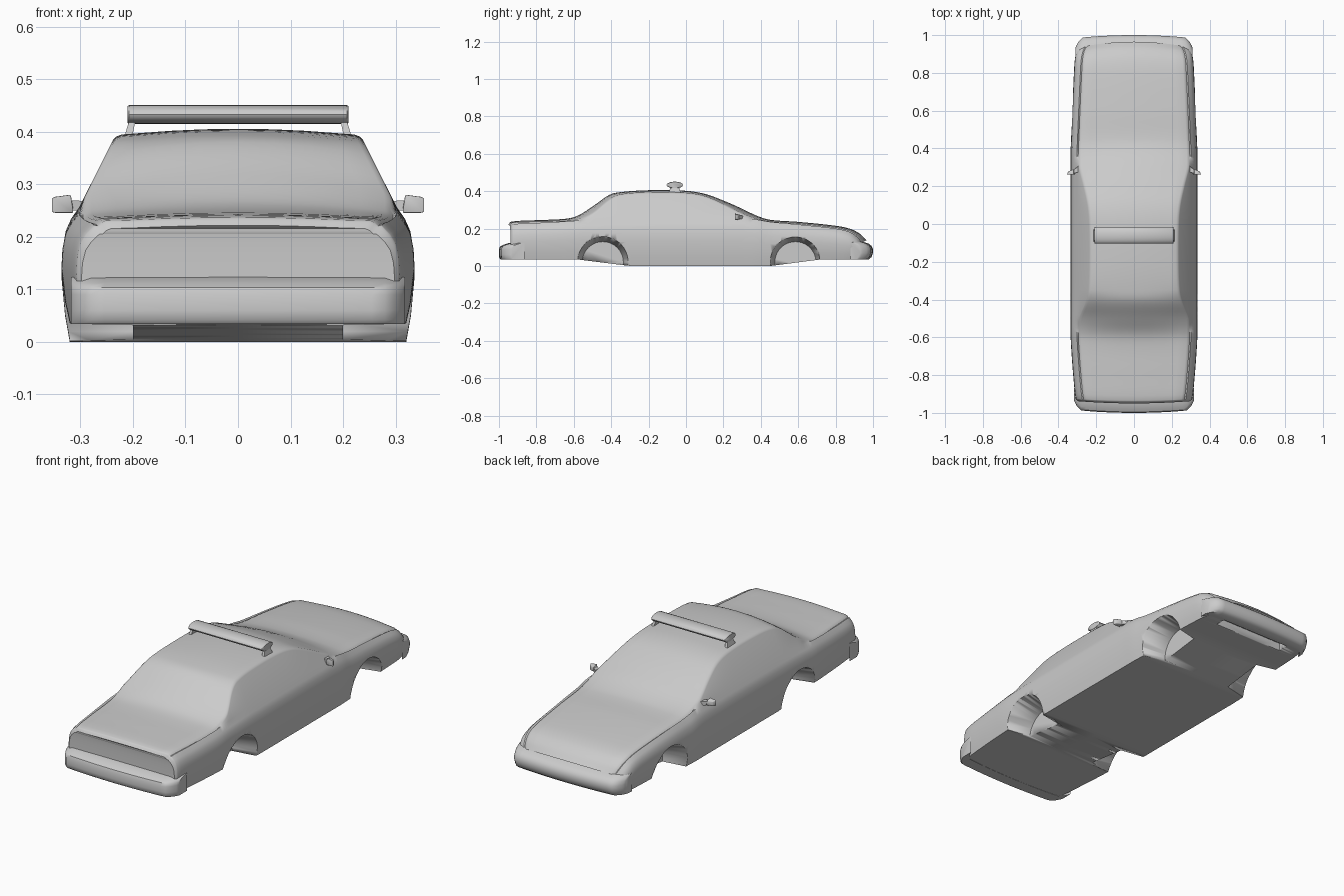
import bpy, bmesh, math
from mathutils import Vector, Matrix

cube = bpy.data.objects.get("Cube")
if cube:
    bpy.data.objects.remove(cube, do_unlink=True)

paint = bpy.data.materials.new("plain_grey")
paint.use_nodes = True
GREY = (0.6, 0.6, 0.6, 1)
paint.diffuse_color = GREY
paint.node_tree.nodes["Principled BSDF"].inputs["Base Color"].default_value = GREY


def finish(bm, name, angle=40):
    """Turn a bmesh into a smooth shaded, painted object."""
    bmesh.ops.remove_doubles(bm, verts=bm.verts, dist=0.00001)
    bmesh.ops.recalc_face_normals(bm, faces=bm.faces)
    mesh = bpy.data.meshes.new(name)
    bm.to_mesh(mesh)
    bm.free()
    mesh.materials.append(paint)
    obj = bpy.data.objects.new(name, mesh)
    bpy.context.collection.objects.link(obj)
    bpy.ops.object.select_all(action='DESELECT')
    obj.select_set(True)
    bpy.context.view_layer.objects.active = obj
    bpy.ops.object.shade_smooth_by_angle(angle=math.radians(angle))
    return obj


def bridge(bm, rings):
    """Join neighbouring closed rings with quads."""
    for a, b in zip(rings, rings[1:]):
        for i in range(len(a)):
            j = (i + 1) % len(a)
            bm.faces.new((a[i], a[j], b[j], b[i]))


def hull(points, name, bevel=0.0):
    bm = bmesh.new()
    for p in points:
        bm.verts.new(p)
    bmesh.ops.convex_hull(bm, input=bm.verts)
    if bevel:
        bmesh.ops.dissolve_limit(bm, angle_limit=0.02, verts=bm.verts, edges=bm.edges)
        bmesh.ops.bevel(bm, geom=bm.edges[:], offset=bevel, segments=2,
                        profile=0.5, affect='EDGES')
    return finish(bm, name)


def cut(target, cutter):
    cutter.hide_render = True
    cutter.hide_viewport = True
    mod = target.modifiers.new(cutter.name, 'BOOLEAN')
    mod.operation = 'DIFFERENCE'
    mod.solver = 'EXACT'
    mod.object = cutter


# Body stations: y, half width, belt height, top height, top crown
STATIONS = [
    (-.95, .298, .205, .222, .008), (-.935, .308, .222, .237, .008),
    (-.8, .322, .230, .245, .01), (-.65, .333, .238, .252, .013),
    (-.58, .336, .243, .268, .02), (-.5, .336, .248, .318, .035),
    (-.41, .336, .252, .38, .025), (-.35, .336, .254, .395, .014),
    (-.2, .336, .256, .405, .013), (0, .336, .257, .402, .013),
    (.1, .336, .257, .386, .014), (.2, .336, .256, .35, .02),
    (.3, .336, .255, .306, .026), (.38, .336, .248, .268, .018),
    (.45, .333, .236, .247, .011), (.6, .327, .222, .236, .011),
    (.8, .318, .2, .215, .011), (.88, .313, .182, .198, .012),
    (.93, .304, .155, .172, .013), (.965, .292, .125, .138, .012)]


def slope(i):
    a, b = STATIONS[max(i - 1, 0)], STATIONS[min(i + 1, len(STATIONS) - 1)]
    return [(q - p) / (b[0] - a[0]) for p, q in zip(a, b)]


def stations(steps=5):
    """Smoothly interpolated stations."""
    for i in range(len(STATIONS) - 1):
        a, b, ma, mb = STATIONS[i], STATIONS[i + 1], slope(i), slope(i + 1)
        h = b[0] - a[0]
        for s in range(steps):
            t = s / steps
            u = t * t * (3 - 2 * t)
            yield [p + (q - p) * u + h * (m * t * (1 - t) ** 2 - n * t * t * (1 - t))
                   for p, q, m, n in zip(a, b, ma, mb)]
    yield STATIONS[-1]


def floor_height(y):
    """Sill sits lowest between the wheels."""
    rear = (-.3 - y) / .28
    front = (y - .45) / .27
    return .035 * min(1, max(0, rear, front))


def section(w, belt, top, crown, zb):
    h = belt - zb
    edge = top - crown
    wt = min(w - .045, .3 - .5 * (edge - .26))
    half = [(0, zb), (w - .016, zb), (w - .007, zb + .2 * h), (w, zb + .5 * h),
            (w - .002, zb + .68 * h), (w - .008, zb + .82 * h),
            (w - .018, zb + .91 * h), (w - .034, belt)]
    half += [(wt + .004, edge - .008), (wt - .002, edge - .002), (wt - .012, edge + .002)]
    half += [(wt * f, top - crown * f * f) for f in (.8, .55, .28, 0)]
    return half


# Body shell, with plan curvature at both ends
bm = bmesh.new()
rings = []
for y, w, belt, top, crown in stations():
    half = section(w, belt, top, crown, floor_height(y))
    ring = half + [(-x, z) for x, z in half[-2:0:-1]]
    k = max(0, (abs(y) - .8) / .15)
    bow = k * k * (.025 if y > 0 else -.012)
    rings.append([bm.verts.new((x, y - bow * (x / w) ** 2, z)) for x, z in ring])
bridge(bm, rings)
for r in (rings[0], rings[-1]):
    n = len(r)
    for i in range(n // 2):
        quad = [r[i], r[i + 1], r[(n - i - 1) % n], r[(n - i) % n]]
        bm.faces.new(list(dict.fromkeys(quad)))
body = finish(bm, "body", 35)

# Wheel arches
for side, label in ((1, "left"), (-1, "right")):
    for y, end in ((-.445, "rear"), (.585, "front")):
        bm = bmesh.new()
        place = Matrix.Translation((side * .28, y, .02)) @ Matrix.Rotation(side * math.pi / 2, 4, 'Y')
        bmesh.ops.create_cone(bm, cap_ends=True, segments=40, radius1=.11,
                              radius2=.142, depth=.16, matrix=place)
        cut(body, finish(bm, f"{end}_{label}_arch_cutter"))

# Opening under the nose
cut(body, hull([(x, y, z) for x in (-.2, .2) for y in (.87, .925) for z in (-.05, .075)],
               "nose_opening_cutter"))


def bumper(name, direction, width, profile):
    """Sweep a profile across the car, bowed and wrapped at the corners."""
    bm = bmesh.new()
    rings = []
    spans = [-1, -.985, -.95, -.88] + [i / 10 for i in range(-8, 9)] + [.88, .95, .985, 1]
    for f in spans:
        back = .016 * f * f + .05 * max(0, (abs(f) - .86) / .14) ** 2
        rings.append([bm.verts.new((f * width, direction * (1 + d - back), z))
                      for d, z in profile])
    bridge(bm, rings)
    bm.faces.new(rings[0])
    bm.faces.new(rings[-1])
    return finish(bm, name)


bumper("rear_bumper", -1, .318, [
    (-.07, .034), (-.01, .034), (-.002, .042), (0, .06), (0, .09), (-.005, .104),
    (-.02, .112), (-.05, .122), (-.07, .124)])
bumper("front_bumper", 1, .31, [
    (-.055, .034), (-.022, .036), (-.008, .048), (0, .07), (0, .09), (-.008, .107),
    (-.024, .12), (-.055, .13)])

# Roof light bar with flattened round section
bm = bmesh.new()
rings = []
for x, s in ((-.21, .9), (-.207, 1), (.207, 1), (.21, .9)):
    ring = []
    for i in range(20):
        a = math.tau * i / 20
        c = math.cos(a)
        ring.append(bm.verts.new((x, -.06 + .044 * s * c, .433 + .018 * s * math.sin(a))))
    rings.append(ring)
bridge(bm, rings)
bm.faces.new(rings[0])
bm.faces.new(rings[-1])
finish(bm, "light_bar")

# Light bar feet and door mirrors
for side, label in ((1, "left"), (-1, "right")):
    hull([(side * x, -.06 + sy * d, z) for sy in (-1, 1)
          for x, d, z in ((.195, .022, .422), (.207, .022, .422),
                          (.202, .034, .388), (.217, .034, .388))],
         f"{label}_light_bar_foot")
    hull([(side * x, y, z) for x, y, z in (
        (.312, .262, .245), (.355, .262, .245), (.355, .262, .276), (.318, .262, .281),
        (.318, .29, .25), (.348, .278, .249), (.348, .278, .272), (.32, .29, .274))],
        f"{label}_mirror", .003)
    hull([(side * x, y, z) for x, y, z in (
        (.29, .275, .25), (.29, .31, .25), (.29, .31, .268), (.29, .275, .268),
        (.322, .268, .25), (.322, .285, .25), (.322, .285, .27), (.322, .268, .27))],
        f"{label}_mirror_stalk")
